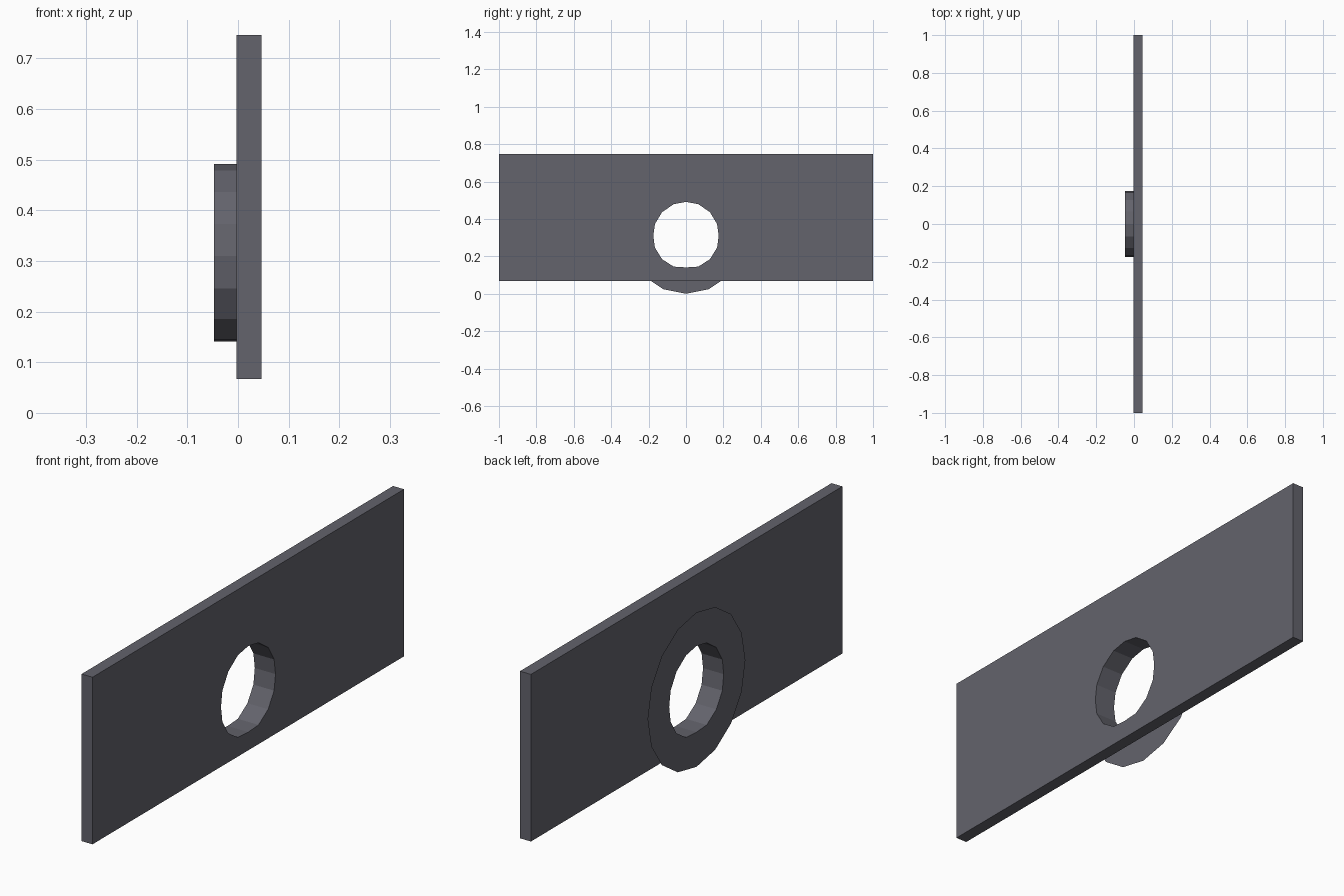
import bpy, bmesh, math

if "Cube" in bpy.data.objects:
    bpy.data.objects.remove(bpy.data.objects["Cube"])

# One flat colour for everything
mat = bpy.data.materials.new("slate grey")
mat.diffuse_color = (0.125, 0.125, 0.15, 1.0)
mat.use_nodes = True
mat.node_tree.nodes["Principled BSDF"].inputs["Base Color"].default_value = mat.diffuse_color

X_RING, X_BACK, X_FRONT = -0.047, -0.003, 0.046
CENTRE_Z, RING_R, N = 0.314, 0.314, 16

# Hole outline (y, z): right half from bottom to top, then mirrored
half = [(0, 0.141), (0.066, 0.145), (0.128, 0.185), (0.166, 0.246),
        (0.175, 0.310), (0.166, 0.373), (0.128, 0.436), (0.066, 0.479),
        (0, 0.491)]
hole = half + [(-y, z) for y, z in reversed(half[1:-1])]
ring = [(RING_R * math.sin(2 * math.pi * i / N),
         CENTRE_Z - RING_R * math.cos(2 * math.pi * i / N)) for i in range(N)]
rect = [(-1, 0.067), (1, 0.067), (1, 0.746), (-1, 0.746)]


def loop(bm, pts, x):
    return [bm.verts.new((x, y, z)) for y, z in pts]


def bridge(bm, a, b):
    n = len(a)
    for i in range(n):
        j = (i + 1) % n
        bm.faces.new((a[i], b[i], b[j], a[j]))


def finish(bm, name):
    me = bpy.data.meshes.new(name)
    bm.to_mesh(me)
    bm.free()
    me.materials.append(mat)
    ob = bpy.data.objects.new(name, me)
    bpy.context.collection.objects.link(ob)


# Flat plate with a round hole through it
bm = bmesh.new()
loops = []
for x in (X_BACK, X_FRONT):
    outer, inner = loop(bm, rect, x), loop(bm, hole, x)
    edges = [bm.edges.new((l[i], l[(i + 1) % len(l)]))
             for l in (outer, inner) for i in range(len(l))]
    bmesh.ops.triangle_fill(bm, edges=edges, use_beauty=True)
    loops.append((outer, inner))
bridge(bm, loops[0][0], loops[1][0])
bridge(bm, loops[0][1], loops[1][1])
bmesh.ops.recalc_face_normals(bm, faces=bm.faces[:])
finish(bm, "plate")

# Thin flange ring with a collar running into the hole
bm = bmesh.new()
outer = loop(bm, ring, X_RING)
inner = loop(bm, hole, X_RING)
inner_end = loop(bm, hole, X_BACK)
bridge(bm, outer, inner)
bridge(bm, inner, inner_end)
finish(bm, "flange_collar")
